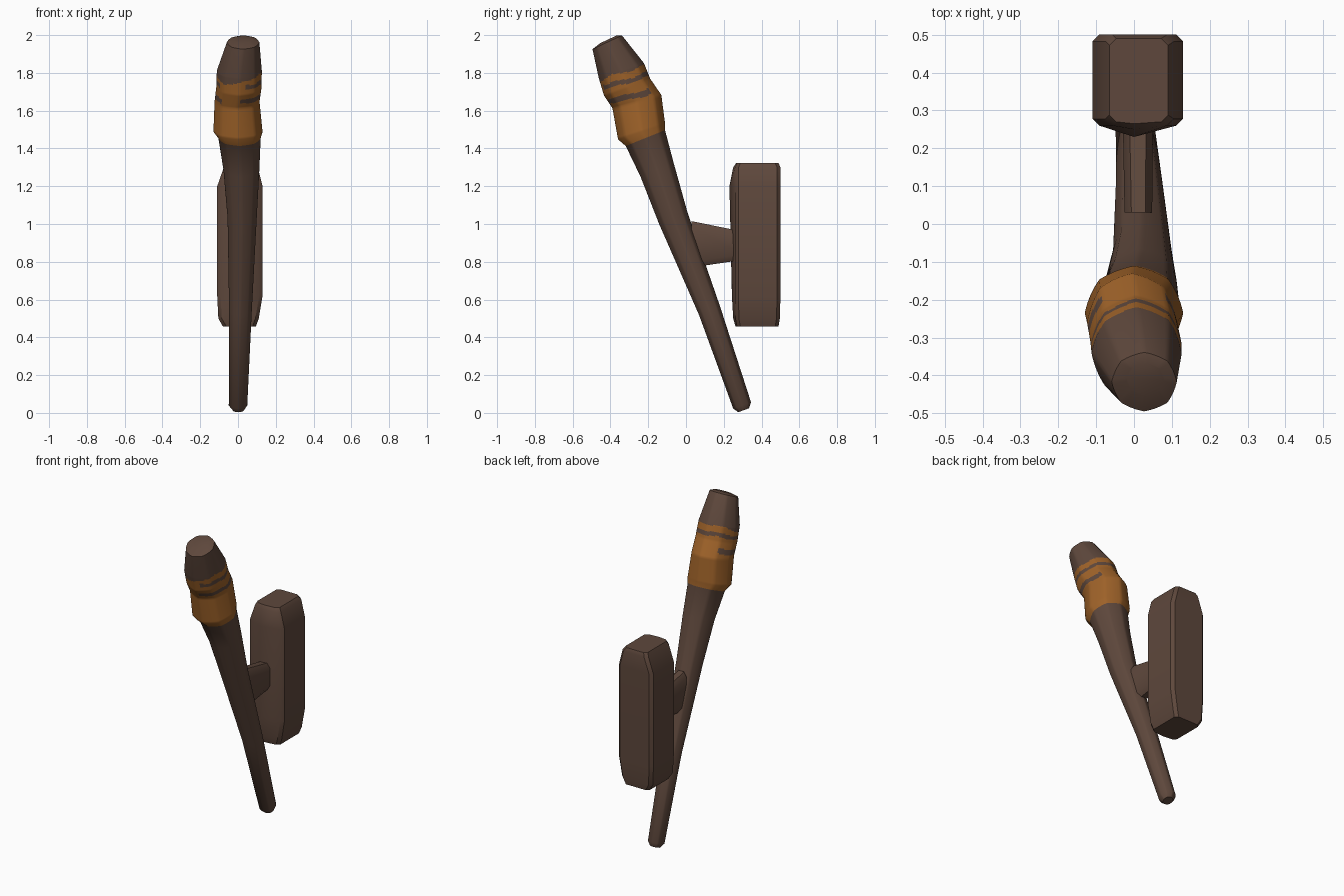
import bpy, math

if "Cube" in bpy.data.objects:
    bpy.data.objects.remove(bpy.data.objects["Cube"])

def material(name, c):
    m = bpy.data.materials.new(name)
    m.diffuse_color = (*c, 1)
    m.use_nodes = True
    m.node_tree.nodes["Principled BSDF"].inputs["Base Color"].default_value = m.diffuse_color
    return m

brown = material("dark wood", (0.112, 0.064, 0.045))
orange = material("orange wrap", (0.342, 0.122, 0.022))

def loft(name, rings, angle=40):
    """Skin a list of equal-length point rings and cap both ends."""
    n = len(rings[0])
    verts = [p for r in rings for p in r]
    faces = [(k*n + i, k*n + (i+1) % n, (k+1)*n + (i+1) % n, (k+1)*n + i)
             for k in range(len(rings)-1) for i in range(n)]
    faces.append(tuple(reversed(range(n))))
    faces.append(tuple(range((len(rings)-1)*n, len(rings)*n)))
    me = bpy.data.meshes.new(name)
    me.from_pydata(verts, [], faces)
    me.materials.append(brown)
    me.materials.append(orange)
    ob = bpy.data.objects.new(name, me)
    bpy.context.collection.objects.link(ob)
    bpy.ops.object.select_all(action='DESELECT')
    ob.select_set(True)
    bpy.context.view_layer.objects.active = ob
    bpy.ops.object.shade_smooth_by_angle(angle=math.radians(angle))
    return ob

# cross-section: slightly rounded octagon, finely divided for the painted wrap
N = 64
def ring(s):
    cx, cy, cz, rx, r, tilt = s
    t = math.radians(tilt)
    pts = []
    for i in range(N):
        a = 2*math.pi*i/N
        off = (a + math.pi/8) % (math.pi/4) - math.pi/8
        off = math.pi/8 - abs(off)
        k = 0.5 + 0.5*math.cos(math.pi/8)/math.cos(off)
        u = k*r*math.sin(a)
        pts.append((cx + k*rx*math.cos(a), cy + u*math.cos(t), cz + u*math.sin(t)))
    return pts

# torch pole stations: x, y, z, half width, half depth, tilt
lower = [(.002, .305, .014, .03, .03, 20), (0, .297, .04, .049, .05, 20),
         (.013, .125, .54, .06, .06, 21), (.022, -.067, 1.03, .077, .081, 22),
         (.018, -.153, 1.287, .095, .095, 23), (.008, -.215, 1.455, .112, .112, 22)]
band = [(0, -.235, 1.488, .13, .131, 18), (-.005, -.26, 1.648, .119, .134, 15),
        (.005, -.312, 1.725, .12, .13, 20), (.007, -.342, 1.812, .119, .126, 18)]
tip = [(.027, -.417, 1.962, .086, .086, 25), (.03, -.41, 1.978, .05, .048, 25)]

STEPS = 14
fine = []
for a, b in zip(band, band[1:]):
    fine += [tuple(p + (q-p)*j/STEPS for p, q in zip(a, b)) for j in range(STEPS)]
fine.append(band[-1])
pole = loft("torch_pole", [ring(s) for s in lower + fine + tip], 50)

# painted wrap: orange with two wavy brown stripes
def is_orange(a, t):
    w = t + .025*math.sin(2*a + .5) + .012*math.sin(5*a)
    if w > .97 - .10*max(0, -math.sin(a + .5)):
        return False
    if .74 < w < .83 and math.cos(a + 1.95) < .75:
        return False
    if .42 < w < .53 and (math.cos(a + .35) > .45 or math.cos(a - math.pi) > .7):
        return False
    return True

rows = len(fine) - 1
first = len(lower)
for k in range(rows):
    for i in range(N):
        if is_orange(2*math.pi*(i+.5)/N, (k+.5)/rows):
            pole.data.polygons[(first+k)*N + i].material_index = 1
for i in range(N):   # lower lip of the wrap
    pole.data.polygons[(first-1)*N + i].material_index = 1

# bracket arm between pole and wall plate
def arm(y, x0, x1, z0, z1):
    c, d = .018, .03
    return [(x0+c, y, z0), (x0, y, z0+d), (x0, y, z1-d), (x0+c, y, z1),
            (x1-c, y, z1), (x1, y, z1-d), (x1, y, z0+d), (x1-c, y, z0)]
loft("bracket_arm", [arm(.03, -.025, .048, .77, 1.015), arm(.30, -.03, .05, .81, .96)])

# wall plate: blocky section with a faint front ridge, chamfered ends
def plate(z, x0, x1, ridge, yf, yb):
    c = .018
    return [(.0, ridge, z), (x1-c, yf, z), (x1, yf+c, z), (x1, yb-c, z), (x1-c, yb, z),
            (x0+c, yb, z), (x0, yb-c, z), (x0, yf+c, z), (x0+c, yf, z)]
loft("wall_plate", [plate(.458, -.08, .095, .262, .27, .49), plate(.50, -.104, .11, .25, .262, .497),
                    plate(.62, -.11, .13, .243, .26, .5), plate(1.2, -.11, .13, .23, .26, .5),
                    plate(1.3, -.075, .105, .25, .26, .5), plate(1.322, -.065, .09, .265, .27, .49)], 35)
